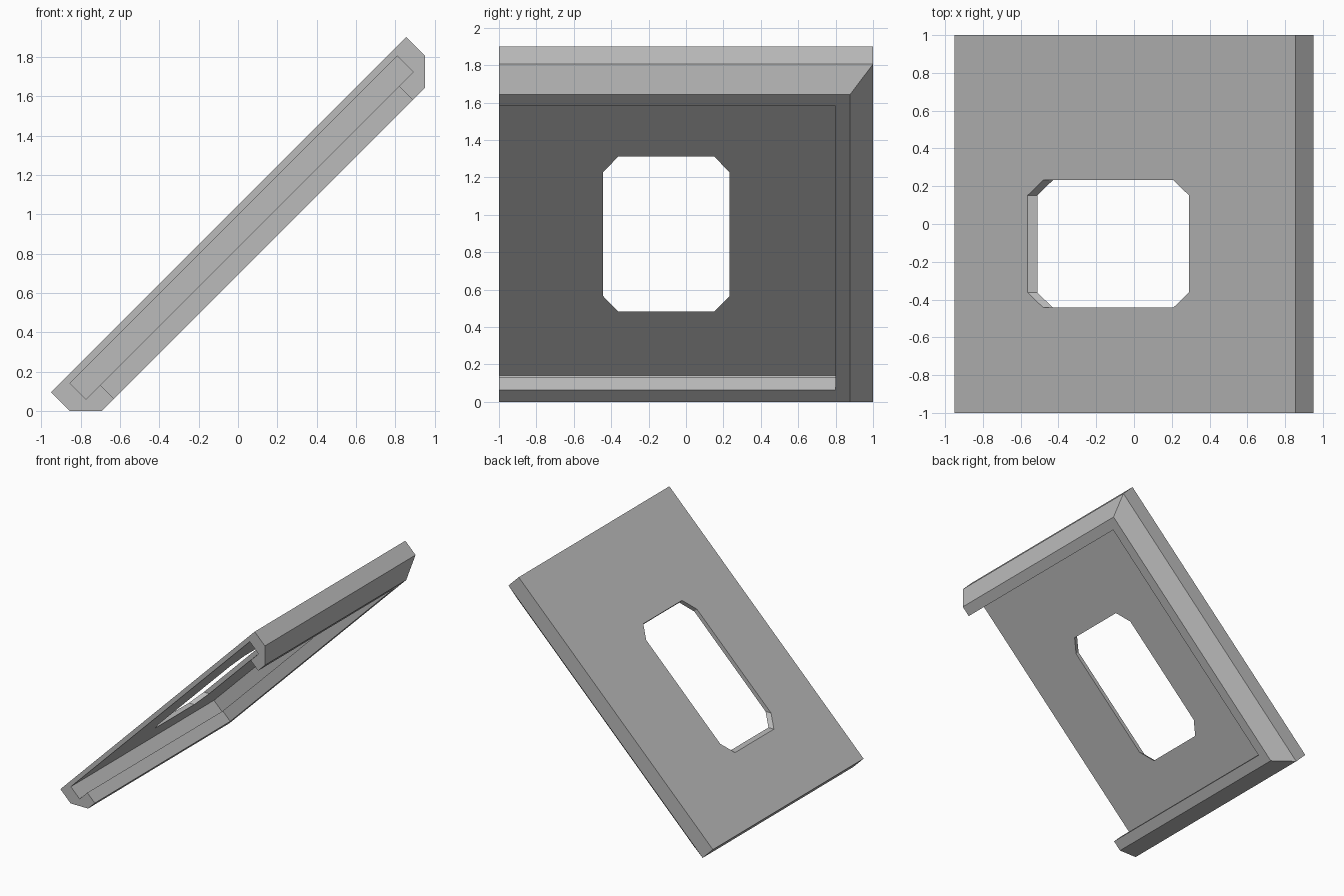
import bpy
import bmesh
from math import pi
from mathutils import Matrix

if "Cube" in bpy.data.objects:
    bpy.data.objects.remove(bpy.data.objects["Cube"], do_unlink=True)

grey = bpy.data.materials.new("mid grey")
grey.use_nodes = True
colour = (0.5, 0.5, 0.5, 1)
grey.diffuse_color = colour
grey.node_tree.nodes["Principled BSDF"].inputs["Base Color"].default_value = colour


def rect(u0, u1, back, front=-1.0):
    return [(u0, front), (u1, front), (u1, back), (u0, back)]


def loft(name, layers):
    """Solid through stacked (outline, height) layers, tilted to the slope."""
    bm = bmesh.new()
    rings = [[bm.verts.new((u, v, n)) for u, v in outline] for outline, n in layers]
    bm.faces.new(rings[0][::-1])
    bm.faces.new(rings[-1])
    for low, high in zip(rings, rings[1:]):
        for i in range(len(low)):
            j = (i + 1) % len(low)
            bm.faces.new((low[i], low[j], high[j], high[i]))
    bmesh.ops.recalc_face_normals(bm, faces=bm.faces)
    bm.transform(Matrix.Rotation(-pi / 4, 4, "Y"))
    mesh = bpy.data.meshes.new(name)
    bm.to_mesh(mesh)
    bm.free()
    mesh.materials.append(grey)
    obj = bpy.data.objects.new(name, mesh)
    bpy.context.collection.objects.link(obj)
    return obj


def cut(target, cutter):
    mod = target.modifiers.new("cut", "BOOLEAN")
    mod.operation = "DIFFERENCE"
    mod.solver = "EXACT"
    mod.object = cutter
    bpy.context.view_layer.objects.active = target
    bpy.ops.object.modifier_apply(modifier=mod.name)
    bpy.data.objects.remove(cutter, do_unlink=True)


# Tilted cover, chamfered underneath on three sides
BOTTOM, TOP = 0.49, 0.739
LOW, HIGH = -0.605, 1.948
CHAMFER = 0.115
cover = loft("sloped_cover", [
    (rect(LOW + CHAMFER, HIGH - CHAMFER, 0.877), BOTTOM),
    (rect(LOW, HIGH, 1.0), BOTTOM + CHAMFER),
    (rect(LOW, HIGH, 1.0), TOP)])

# Undercut slot, open at the front, with a narrower opening below it
slot = rect(LOW + 0.101, HIGH - 0.1, 0.9, -1.2)
opening = rect(LOW + 0.203, HIGH - 0.203, 0.798, -1.2)
cut(cover, loft("slot_cutter", [(slot, 0.588), (slot, 0.703)]))
cut(cover, loft("opening_cutter", [(opening, 0.4), (opening, 0.65)]))


# Window with clipped corners; its lower wall is level
def window(n):
    u0, u1 = -0.057 + (TOP - n), 1.15
    v0, v1, cu, cv = -0.443, 0.232, 0.117, 0.08
    return [(u0 + cu, v0), (u1 - cu, v0), (u1, v0 + cv), (u1, v1 - cv),
            (u1 - cu, v1), (u0 + cu, v1), (u0, v1 - cv), (u0, v0 + cv)]


cut(cover, loft("window_cutter", [(window(n), n) for n in (0.66, 0.78)]))
